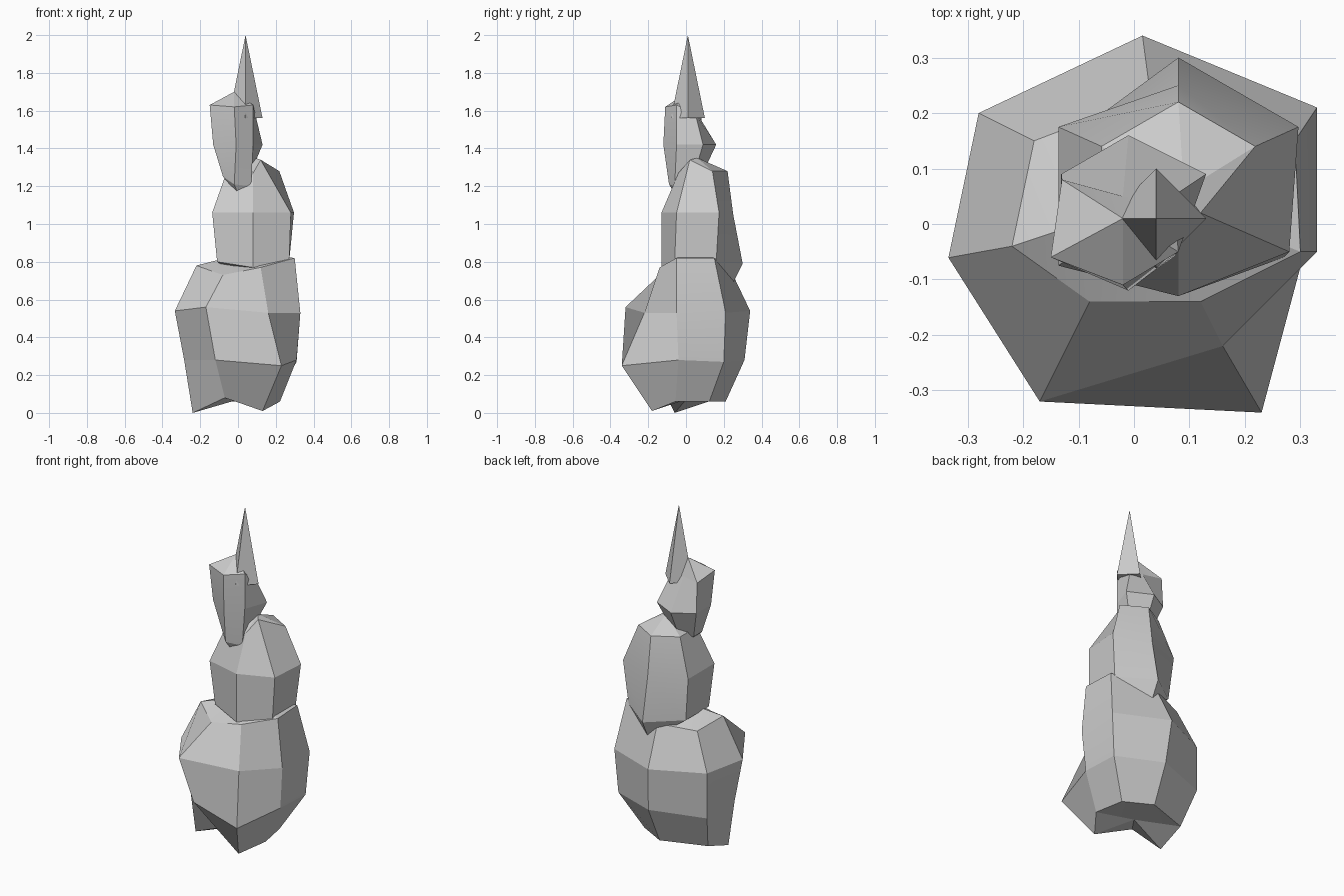
import bpy
import math

# Remove the default object
default = bpy.data.objects.get("Cube")
if default:
    bpy.data.objects.remove(default, do_unlink=True)

# Single stone colour
stone = bpy.data.materials.new("stone_grey")
stone.use_nodes = True
grey = (0.6, 0.6, 0.6, 1.0)
stone.diffuse_color = grey
stone.node_tree.nodes["Principled BSDF"].inputs["Base Color"].default_value = grey


def finish(obj):
    """Apply the stone material and keep hard creases."""
    obj.data.materials.clear()
    obj.data.materials.append(stone)
    bpy.ops.object.select_all(action="DESELECT")
    obj.select_set(True)
    bpy.context.view_layer.objects.active = obj
    bpy.ops.object.shade_smooth_by_angle(angle=math.radians(12))


def boulder(name, sides, start, bottom, top, rings, chips):
    """Faceted stone: rings are (z, centre x, centre y, radius), lowest first.
    chips moves single corners, keyed by (ring, corner)."""
    verts = []
    for r, (z, cx, cy, radius) in enumerate(rings):
        for i in range(sides):
            angle = math.radians(start) + math.tau * i / sides
            regular = (cx + radius * math.cos(angle), cy + radius * math.sin(angle), z)
            verts.append(chips.get((r, i), regular))
    low, high = len(verts), len(verts) + 1
    verts += [bottom, top]

    faces = []
    last = (len(rings) - 1) * sides
    for i in range(sides):
        j = (i + 1) % sides
        for base in range(0, last, sides):
            faces.append((base + j, base + sides + j, base + sides + i, base + i))
        faces.append((low, j, i))
        faces.append((high, last + i, last + j))

    mesh = bpy.data.meshes.new(name)
    mesh.from_pydata(verts, [], faces)
    mesh.update()
    obj = bpy.data.objects.new(name, mesh)
    bpy.context.collection.objects.link(obj)
    finish(obj)
    return obj


# Wide seven-sided base stone
boulder(
    "base_stone", 7, 36, (0, 0, 0.07), (0.05, 0.05, 0.85),
    rings=[(0.06, 0.02, 0, 0.21), (0.28, 0.02, 0, 0.31),
           (0.54, 0, 0, 0.34), (0.77, 0.02, 0.01, 0.22)],
    chips={
        (0, 2): (-0.23, 0.12, 0.06),
        (0, 3): (-0.24, -0.06, 0),
        (0, 4): (-0.07, -0.1, 0.08),
        (0, 5): (0.13, -0.18, 0.01),
        (1, 0): (0.31, 0.2, 0.27),
        (1, 2): (-0.28, 0.2, 0.27),
        (1, 4): (-0.12, -0.25, 0.28),
        (1, 5): (0.23, -0.34, 0.25),
        (1, 6): (0.31, -0.04, 0.28),
        (2, 0): (0.33, 0.21, 0.53),
        (2, 2): (-0.28, 0.2, 0.54),
        (2, 4): (-0.17, -0.32, 0.56),
        (2, 5): (0.16, -0.22, 0.53),
        (2, 6): (0.33, -0.05, 0.53),
        (3, 0): (0.29, 0.15, 0.82),
        (3, 2): (-0.18, 0.15, 0.75),
        (3, 3): (-0.22, -0.04, 0.78),
        (3, 4): (-0.08, -0.14, 0.73),
        (3, 5): (0.12, -0.14, 0.77),
        (3, 6): (0.3, -0.05, 0.82),
    },
)

# Six-sided middle stone
boulder(
    "middle_stone", 6, 30, (0.08, 0.24, 0.67), (0.09, 0.06, 1.35),
    rings=[(0.8, 0.08, 0.05, 0.22), (1.06, 0.08, 0.05, 0.25),
           (1.28, 0.08, 0.06, 0.16)],
    chips={
        (0, 1): (0.08, 0.3, 0.79),
        (0, 4): (0.08, -0.13, 0.77),
        (1, 1): (0.08, 0.25, 1.05),
        (1, 4): (0.08, -0.13, 1.06),
        (1, 5): (0.28, -0.05, 1.06),
        (2, 4): (0.08, -0.04, 1.27),
        (2, 5): (0.12, 0.02, 1.34),
    },
)

# Small six-sided top stone
boulder(
    "top_stone", 6, 30, (0, -0.06, 1.16), (-0.02, 0.01, 1.7),
    rings=[(1.25, -0.01, 0, 0.08), (1.42, -0.01, 0.02, 0.14),
           (1.62, -0.02, -0.01, 0.1)],
    chips={
        (0, 4): (-0.02, -0.09, 1.21),
        (0, 5): (0.07, -0.06, 1.2),
        (1, 0): (0.13, 0.09, 1.42),
        (1, 5): (0.08, -0.05, 1.42),
        (2, 0): (0.07, 0.05, 1.58),
        (2, 1): (-0.02, 0.05, 1.6),
        (2, 2): (-0.13, 0.08, 1.6),
        (2, 3): (-0.15, -0.06, 1.63),
        (2, 5): (0.08, -0.05, 1.63),
    },
)

# Four-sided spike on the summit
bpy.ops.mesh.primitive_cone_add(vertices=4, radius1=0.09, radius2=0, depth=0.44,
                                location=(0.04, 0.01, 1.78))
spike = bpy.context.object
spike.name = "summit_spike"
finish(spike)
